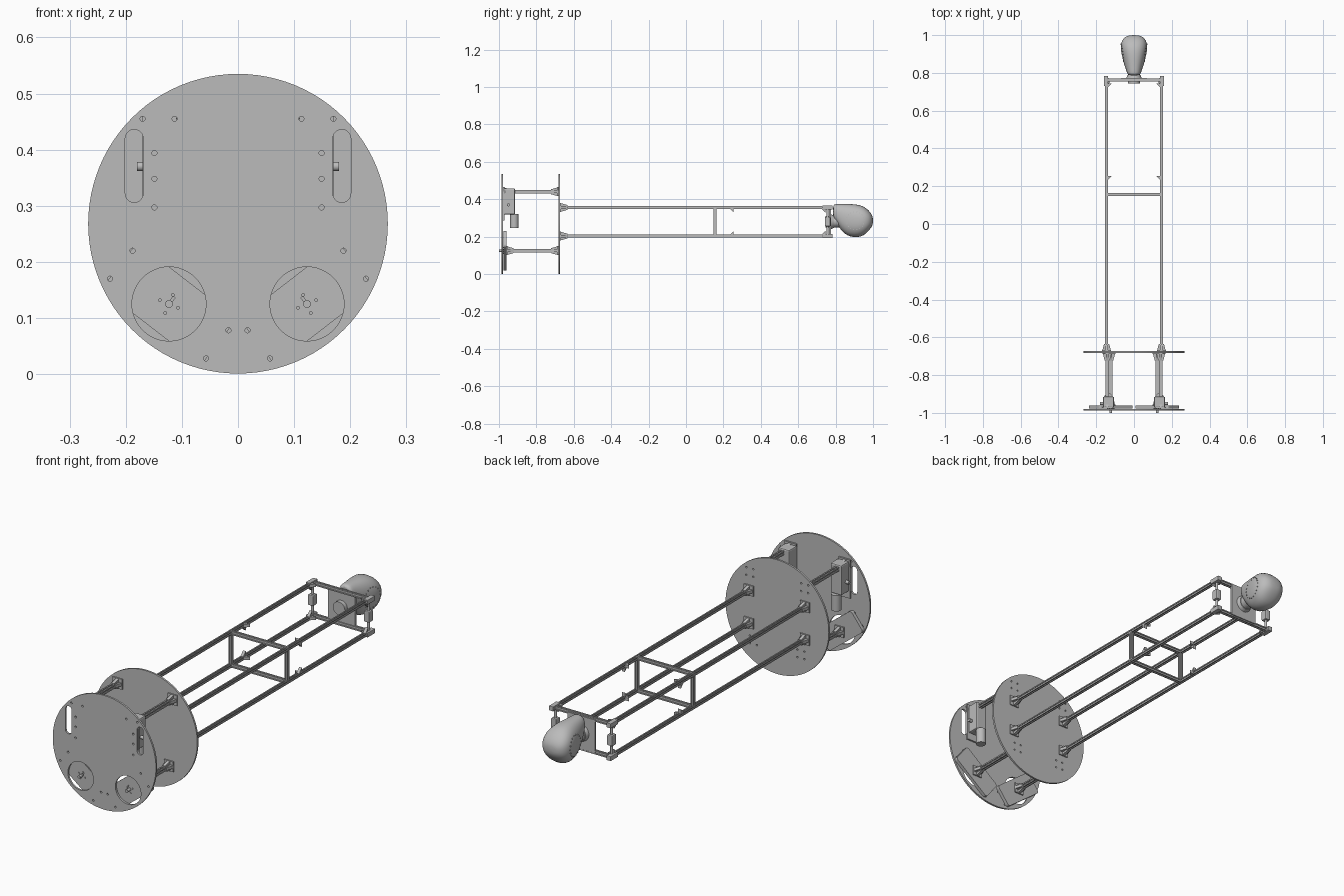
import bpy, bmesh
from math import sin, cos, pi
from mathutils import Vector, Matrix

if "Cube" in bpy.data.objects:
    bpy.data.objects.remove(bpy.data.objects["Cube"])

grey = bpy.data.materials.new("plain grey")
grey.use_nodes = True
COLOUR = (0.5, 0.5, 0.5, 1)
grey.diffuse_color = COLOUR
grey.node_tree.nodes["Principled BSDF"].inputs["Base Color"].default_value = COLOUR
X, Y, Z = Vector((1, 0, 0)), Vector((0, 1, 0)), Vector((0, 0, 1))


def finish(name, bm, smooth=False):
    bmesh.ops.recalc_face_normals(bm, faces=bm.faces)
    mesh = bpy.data.meshes.new(name)
    bm.to_mesh(mesh)
    bm.free()
    mesh.materials.append(grey)
    ob = bpy.data.objects.new(name, mesh)
    bpy.context.collection.objects.link(ob)
    if smooth:
        bpy.ops.object.select_all(action='DESELECT')
        ob.select_set(True)
        bpy.context.view_layer.objects.active = ob
        bpy.ops.object.shade_smooth_by_angle()
    return ob


def frame(origin, u, v):
    u, v = Vector(u).normalized(), Vector(v).normalized()
    m = Matrix((u, v, u.cross(v))).transposed().to_4x4()
    m.translation = Vector(origin)
    return m


def add_prism(bm, pts, depth, m):
    """Extrude a flat outline, centred on the frame's plane."""
    face = bm.faces.new([bm.verts.new(m @ Vector((p[0], p[1], -depth / 2))) for p in pts])
    new = bmesh.ops.extrude_face_region(bm, geom=[face])["geom"]
    shift = m.to_3x3() @ Vector((0, 0, depth))
    bmesh.ops.translate(bm, vec=shift, verts=[g for g in new if isinstance(g, bmesh.types.BMVert)])


def prism(name, pts, depth, m):
    bm = bmesh.new()
    add_prism(bm, pts, depth, m)
    return finish(name, bm)


def box(name, centre, size, bevel=0):
    bm = bmesh.new()
    bmesh.ops.create_cube(bm, size=1)
    bmesh.ops.scale(bm, vec=size, verts=bm.verts)
    if bevel:
        bmesh.ops.bevel(bm, geom=bm.edges[:], offset=bevel, segments=2, affect='EDGES', profile=0.5)
    bmesh.ops.translate(bm, vec=centre, verts=bm.verts)
    return finish(name, bm)


def rod(name, a, b, r, r2=None):
    a, b = Vector(a), Vector(b)
    bm = bmesh.new()
    m = Matrix.Translation((a + b) / 2) @ (b - a).to_track_quat('Z', 'Y').to_matrix().to_4x4()
    bmesh.ops.create_cone(bm, cap_ends=True, segments=24, radius1=r, radius2=r if r2 is None else r2,
                          depth=(b - a).length, matrix=m)
    return finish(name, bm, True)


def slot_profile(w):
    side = [(-.5, -.5), (-.16, -.5), (-.16, -.28), (.16, -.28), (.16, -.5)]
    pts = []
    for _ in range(4):
        pts += [(x * w, y * w) for x, y in side]
        side = [(-y, x) for x, y in side]
    return pts


def bar(name, a, b, w=0.016):
    a, b = Vector(a), Vector(b)
    d = (b - a).normalized()
    u = X if abs(d.z) > 0.9 else Z
    prism(name, slot_profile(w), (b - a).length, frame((a + b) / 2, u, d.cross(u)))


def gusset(name, corner, u, v, size=0.02, depth=0.014):
    prism(name, [(0, 0), (size, 0), (0, size)], depth, frame(corner, u, v))


def foot(name, x, y, z, way):
    """Square flange with four gussets around a bar end."""
    bm = bmesh.new()
    c, h = Vector((x, y, z)), 0.024
    add_prism(bm, [(-h, -h), (h, -h), (h, h), (-h, h)], 0.006, frame(c + Y * way * 0.003, X, Z))
    for d in (X, -X, Z, -Z):
        add_prism(bm, [(0, 0), (0.016, 0), (0.005, 0.04), (0, 0.04)], 0.014,
                  frame(c + d * 0.008, d, Y * way))
    finish(name, bm)


def circle(x, z, r, n=16):
    return [(x + r * cos(2 * pi * i / n), z + r * sin(2 * pi * i / n)) for i in range(n)]


def stadium(x, low, high, r):
    top = [(x + r * cos(pi * i / 10), high - r + r * sin(pi * i / 10)) for i in range(11)]
    return top + [(2 * x - px, low + high - pz) for px, pz in top]


def disc(name, y, thickness, holes):
    cu = bpy.data.curves.new(name, 'CURVE')
    cu.dimensions, cu.fill_mode, cu.extrude = '2D', 'BOTH', thickness / 2
    for pts in [circle(0, 0.268, 0.267, 96)] + holes:
        sp = cu.splines.new('POLY')
        sp.points.add(len(pts) - 1)
        for p, (x, z) in zip(sp.points, pts):
            p.co = (x, z, 0, 1)
        sp.use_cyclic_u = True
    cu.materials.append(grey)
    ob = bpy.data.objects.new(name, cu)
    bpy.context.collection.objects.link(ob)
    ob.location.y, ob.rotation_euler.x = y, pi / 2
    bpy.ops.object.select_all(action='DESELECT')
    ob.select_set(True)
    bpy.context.view_layer.objects.active = ob
    bpy.ops.object.convert(target='MESH')


# base disc and second disc with their cut-outs
columns = [(0.123, 0.125), (0.142, 0.44)]
bolt_holes = [(.17, .455), (.113, .455), (.149, .394), (.149, .348), (.149, .297),
              (.188, .22), (.228, .17), (.017, .078), (.057, .028)]
front_holes, back_holes = [], []
for s in (-1, 1):
    front_holes += [circle(s * x, z, 0.0045) for x, z in bolt_holes]
    front_holes += [circle(s * 0.123, 0.125, 0.066, 48), stadium(s * 0.185, 0.306, 0.436, 0.016)]
    back_holes += [circle(s * x + i, z + j, 0.004) for x, z in columns
                   for i in (-.018, .018) for j in (-.018, .018)]
disc("base_disc", -0.983, 0.009, front_holes)
disc("second_disc", -0.678, 0.009, back_holes)

rail_x, low, high = 0.145, 0.203, 0.356
for s, side in ((-1, "right"), (1, "left")):
    # slanted mounting plate behind each round opening, with hub and screws
    u, v = Vector((-s * .79, 0, -.61)), Vector((s * .61, 0, -.79))
    centre = Vector((s * 0.123, -0.969, 0.125))
    corner = [(0.1 + 0.012 * cos(a * pi / 8), 0.0405 + 0.012 * sin(a * pi / 8)) for a in range(5)]
    half = corner + [(-x, y) for x, y in reversed(corner)]
    prism(side + "_mount_plate", half + [(-x, -y) for x, y in half], 0.016, frame(centre, u, v))
    rod(side + "_hub", centre, centre - Y * 0.031, 0.007)
    for i in range(4):
        a = i * pi / 2 + 0.4
        p = centre + Vector((s * cos(a), 0, sin(a))) * 0.0175
        rod(side + "_hub_screw", p, p - Y * 0.012, 0.003)
    prism(side + "_hub_key", [(0, -.003), (.016, -.003), (.016, .003), (0, .003)], 0.006,
          frame(centre - Y * 0.012, (s * -.6, 0, .8), (.8, 0, s * .6)))

    # columns between the discs
    for x, z in columns:
        bar(side + "_column", (s * x, -0.975, z), (s * x, -0.68, z), 0.019)
        foot(side + "_column_foot", s * x, -0.683, z, -1)
        foot(side + "_column_base", s * x, -0.961 if z < 0.2 else -0.978, z, 1)

    # drive unit beside the long slot
    box(side + "_drive_back_plate", (s * 0.14, -0.974, 0.375), (0.06, 0.008, 0.18))
    box(side + "_drive_housing", (s * 0.135, -0.943, 0.388), (0.058, 0.058, 0.14), 0.006)
    rod(side + "_drive_motor", (s * 0.135, -0.918, 0.32), (s * 0.135, -0.918, 0.246), 0.022)
    rod(side + "_drive_shaft", (s * 0.16, -0.95, 0.37), (s * 0.18, -0.95, 0.37), 0.008)

    # long rails with feet, corner brackets and end clamps
    for z, d in ((low, 1), (high, -1)):
        x = s * rail_x
        bar(side + "_rail", (x, -0.675, z), (x, 0.782, z))
        foot(side + "_rail_foot", x, -0.674, z, 1)
        for y in (0.255, 0.745):
            gusset(side + "_inner_bracket", (x, y, z + d * 0.008), -Y, Z * d)
            gusset(side + "_side_bracket", (x - s * 0.008, y, z), -Y, X * -s)
        box(side + "_end_clamp", (x + s * 0.004, 0.757, z), (0.022, 0.055, 0.022), 0.002)

    # uprights of the middle and end frames
    bar(side + "_middle_upright", (s * rail_x, 0.155, low), (s * rail_x, 0.155, high))
    rod(side + "_end_upright", (s * rail_x, 0.757, low), (s * rail_x, 0.757, high), 0.006)
    box(side + "_end_joint", (s * rail_x, 0.757, 0.28), (0.028, 0.03, 0.05), 0.004)

# crossbars
for z in (low, high):
    bar("middle_crossbar", (-rail_x, 0.155, z), (rail_x, 0.155, z))
    bar("end_crossbar", (-rail_x, 0.763, z), (rail_x, 0.763, z))

# head plate and neck
box("head_plate", (0, 0.769, 0.28), (0.14, 0.01, 0.155))
rod("neck_flange", (0, 0.768, 0.28), (0, 0.79, 0.28), 0.042, 0.034)
rod("neck", (0, 0.745, 0.28), (0, 0.84, 0.28), 0.031)

# rounded head: y, half width, bottom, top
sections = [(.785, .03, .30, .371), (.80, .037, .28, .374), (.82, .044, .245, .375),
            (.85, .054, .212, .375), (.88, .062, .198, .375), (.92, .07, .195, .372),
            (.95, .071, .205, .362), (.975, .063, .228, .343), (.992, .046, .25, .322),
            (1.0, .022, .27, .30)]
POWER = 2.3


def bulge(t):
    return (1 if t > 0 else -1) * abs(t) ** (2 / POWER)


bm = bmesh.new()
N = 24
rings = []
for y, w, bottom, top in sections:
    mid, h = (bottom + top) / 2, (top - bottom) / 2
    rings.append([bm.verts.new((w * bulge(cos(2 * pi * i / N)), y, mid + h * bulge(sin(2 * pi * i / N))))
                  for i in range(N)])
for r1, r2 in zip(rings, rings[1:]):
    for i in range(N):
        bm.faces.new((r1[i], r1[(i + 1) % N], r2[(i + 1) % N], r2[i]))
for ring in (rings[0], rings[-1]):
    bm.faces.new(ring)
head = finish("head", bm, True)
head.modifiers.new("rounding", 'SUBSURF').levels = 1
head.modifiers["rounding"].render_levels = 1


# ring of small studs on each side of the head
def head_side(y, z):
    for a, b in zip(sections, sections[1:]):
        if a[0] <= y <= b[0]:
            w, bottom, top = [p + (q - p) * (y - a[0]) / (b[0] - a[0]) for p, q in zip(a, b)][1:]
            t = abs(z - (bottom + top) / 2) / ((top - bottom) / 2)
            return w * (1 - t ** POWER) ** (1 / POWER)


for s in (-1, 1):
    for y, z in circle(0.905, 0.285, 0.048, 18):
        x = head_side(y, z)
        rod("head_stud", (s * (x - 0.004), y, z), (s * (x + 0.001), y, z), 0.0025)
